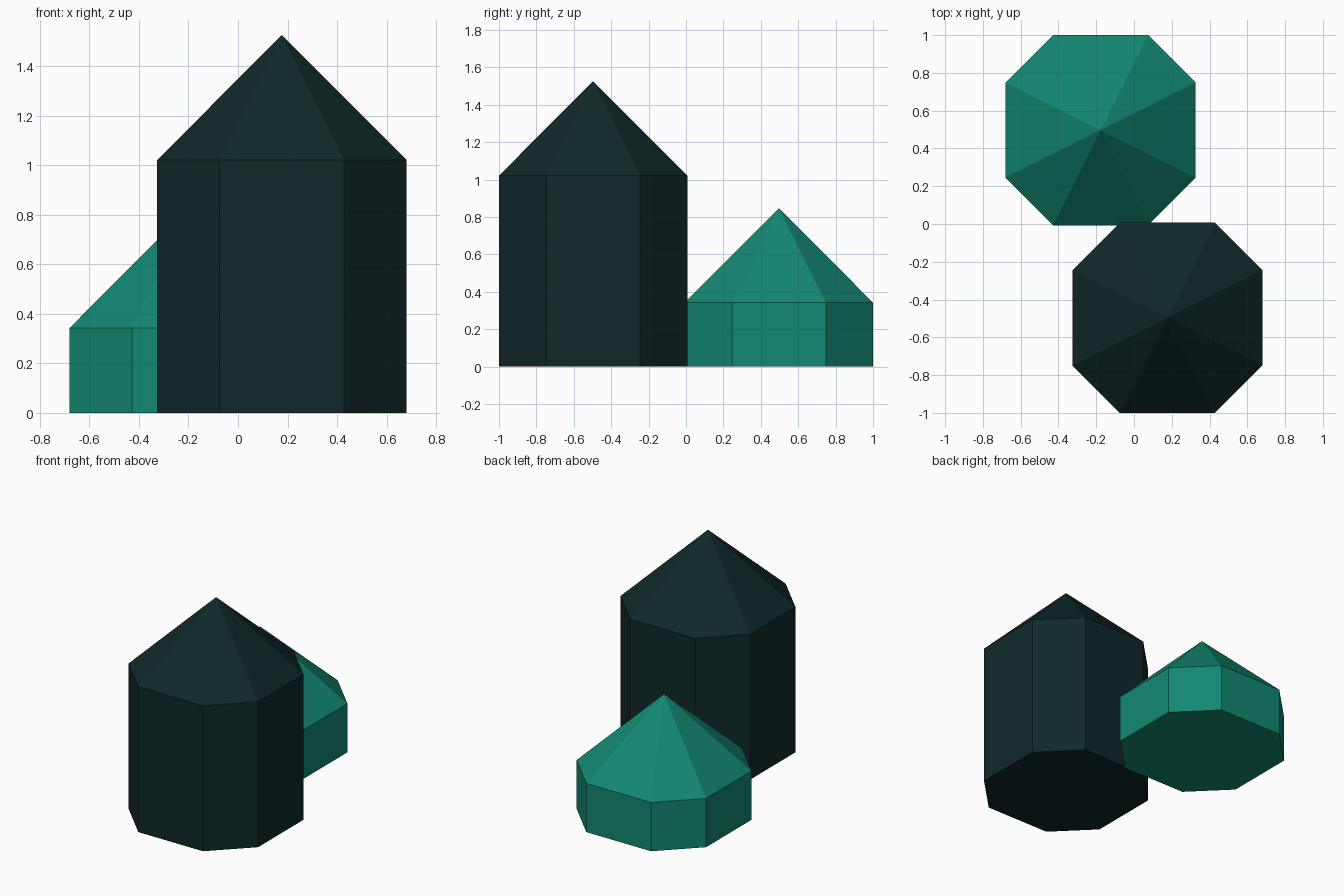
import bpy
import bmesh

cube = bpy.data.objects.get("Cube")
if cube:
    bpy.data.objects.remove(cube, do_unlink=True)


def srgb(r, g, b):
    """8-bit display colour to linear RGBA."""
    lin = [((c / 255 + 0.055) / 1.055) ** 2.4 if c > 10 else c / 255 / 12.92 for c in (r, g, b)]
    return (*lin, 1.0)


def make_material(name, color):
    mat = bpy.data.materials.new(name)
    mat.use_nodes = True
    mat.diffuse_color = color
    mat.node_tree.nodes["Principled BSDF"].inputs["Base Color"].default_value = color
    return mat


RADIUS = 0.5035        # half width of each tower
ROOF_RISE = 0.504      # roof height above the walls


def tower(name, x, y, wall_height, mat):
    """Eight-sided prism with a pointed roof."""
    a, b = RADIUS, RADIUS / 2
    outline = [(b, -a), (a, -b), (a, b), (b, a), (-b, a), (-a, b), (-a, -b), (-b, -a)]
    bm = bmesh.new()
    base = [bm.verts.new((px, py, 0)) for px, py in outline]
    eave = [bm.verts.new((px, py, wall_height)) for px, py in outline]
    apex = bm.verts.new((0, 0, wall_height + ROOF_RISE))
    bm.faces.new(base[::-1])
    for i in range(8):
        j = (i + 1) % 8
        bm.faces.new((base[i], base[j], eave[j], eave[i]))   # wall
        bm.faces.new((eave[i], eave[j], apex))               # roof
    bmesh.ops.recalc_face_normals(bm, faces=bm.faces)
    mesh = bpy.data.meshes.new(name)
    bm.to_mesh(mesh)
    bm.free()
    mesh.materials.append(mat)
    obj = bpy.data.objects.new(name, mesh)
    obj.location = (x, y, 0)
    bpy.context.collection.objects.link(obj)


# Tall dark tower in front, short green one behind
tower("tall_tower", 0.177, -0.4965, 1.022, make_material("dark slate", srgb(16, 40, 42)))
tower("short_tower", -0.177, 0.4965, 0.343, make_material("teal green", srgb(18, 136, 114)))
